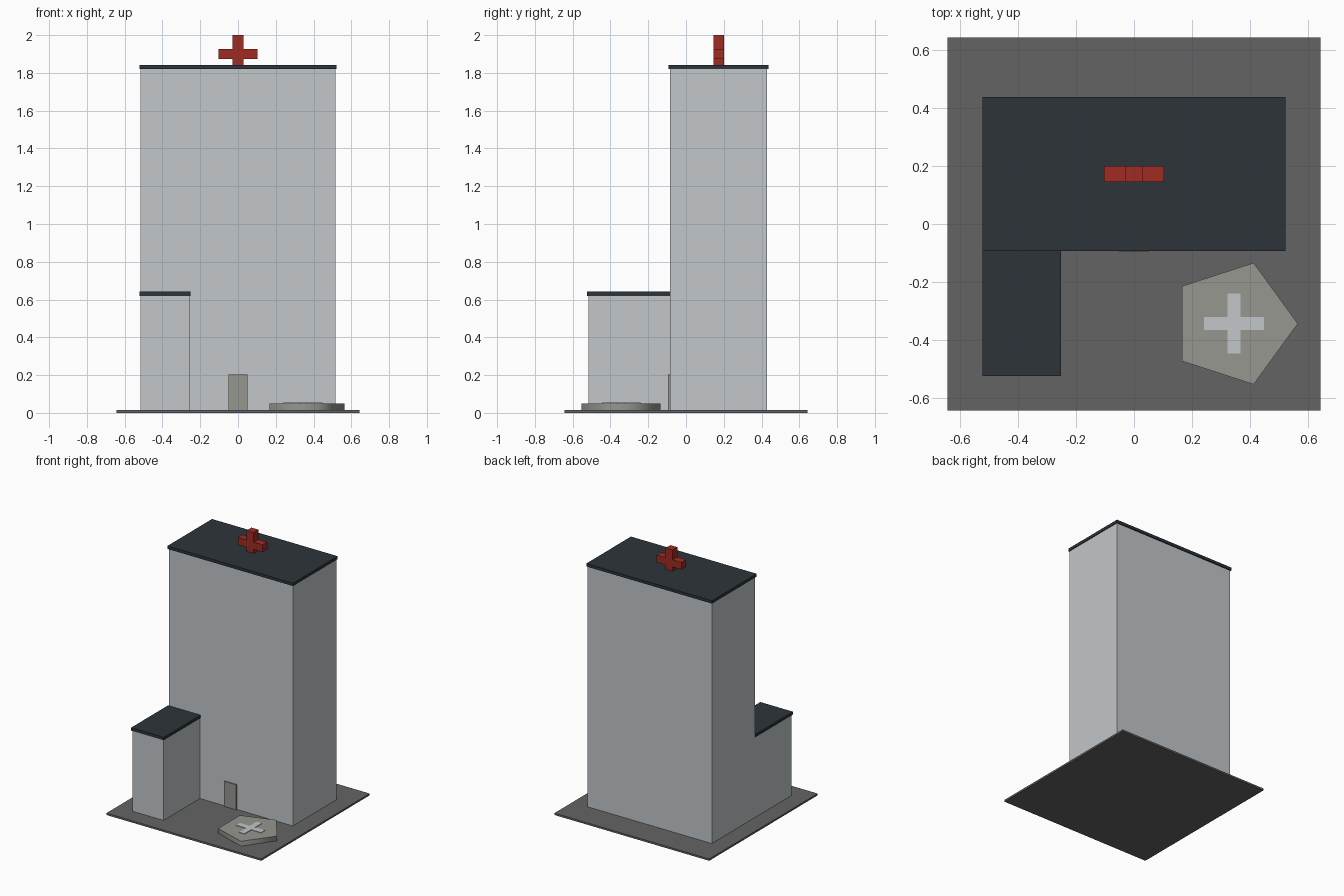
import bpy
import math

cube = bpy.data.objects.get("Cube")
if cube:
    bpy.data.objects.remove(cube, do_unlink=True)


def material(name, rgb):
    mat = bpy.data.materials.new(name)
    mat.use_nodes = True
    color = (*rgb, 1.0)
    mat.diffuse_color = color
    mat.node_tree.nodes["Principled BSDF"].inputs["Base Color"].default_value = color
    return mat


wall = material("pale wall", (0.54, 0.57, 0.59))
roof = material("dark roof", (0.026, 0.034, 0.042))
asphalt = material("asphalt grey", (0.127, 0.127, 0.127))
concrete = material("warm concrete", (0.305, 0.31, 0.28))
red = material("sign red", (0.35, 0.025, 0.016))


def box(name, mat, x, y, z):
    """Box from (min, max) ranges along each axis."""
    ranges = (x, y, z)
    bpy.ops.mesh.primitive_cube_add(size=1, location=[sum(r) / 2 for r in ranges])
    obj = bpy.context.object
    obj.name = name
    obj.scale = [r[1] - r[0] for r in ranges]
    bpy.ops.object.transform_apply(location=False, rotation=False, scale=True)
    obj.data.materials.append(mat)
    return obj


def around(center, half):
    return (center - half, center + half)


GROUND = 0.014
TOWER_Y = 0.1725

# Ground slab
box("ground_slab", asphalt, around(0, 0.643), around(0, 0.643), (0, GROUND))

# Main tower and its overhanging roof
box("tower", wall, around(0, 0.516), around(TOWER_Y, 0.257), (GROUND, 1.82))
box("tower_roof", roof, around(0, 0.522), around(TOWER_Y, 0.265), (1.82, 1.842))

# Low wing on the front right corner
box("wing", wall, (-0.516, -0.257), (-0.516, -0.08), (GROUND, 0.62))
box("wing_roof", roof, (-0.522, -0.251), (-0.523, -0.08), (0.62, 0.642))

# Entrance door
box("door", concrete, around(0, 0.051), (-0.094, -0.08), (GROUND, 0.202))

# Rooftop cross: one post and two arms
sign_y = around(TOWER_Y, 0.028)
box("cross_post", red, around(0, 0.029), sign_y, (1.842, 2.0))
for side, name in ((-1, "cross_arm_right"), (1, "cross_arm_left")):
    box(name, red, around(side * 0.066, 0.037), sign_y, (1.873, 1.927))

# Five-sided landing pad
PAD_X, PAD_Y, PAD_TOP = 0.344, -0.343, 0.05
bpy.ops.mesh.primitive_cylinder_add(
    vertices=5, radius=0.22, depth=PAD_TOP - GROUND,
    location=(PAD_X, PAD_Y, (PAD_TOP + GROUND) / 2), rotation=(0, 0, -math.pi / 2))
pad = bpy.context.object
pad.name = "landing_pad"
pad.data.materials.append(concrete)
bpy.ops.object.shade_smooth_by_angle(angle=math.radians(80))

# Painted cross on the pad
mark_z = (PAD_TOP, PAD_TOP + 0.004)
box("pad_mark_long", wall, around(PAD_X, 0.103), around(PAD_Y, 0.022), mark_z)
for side, name in ((-1, "pad_mark_front"), (1, "pad_mark_back")):
    box(name, wall, around(PAD_X, 0.022), around(PAD_Y + side * 0.0625, 0.0405), mark_z)
